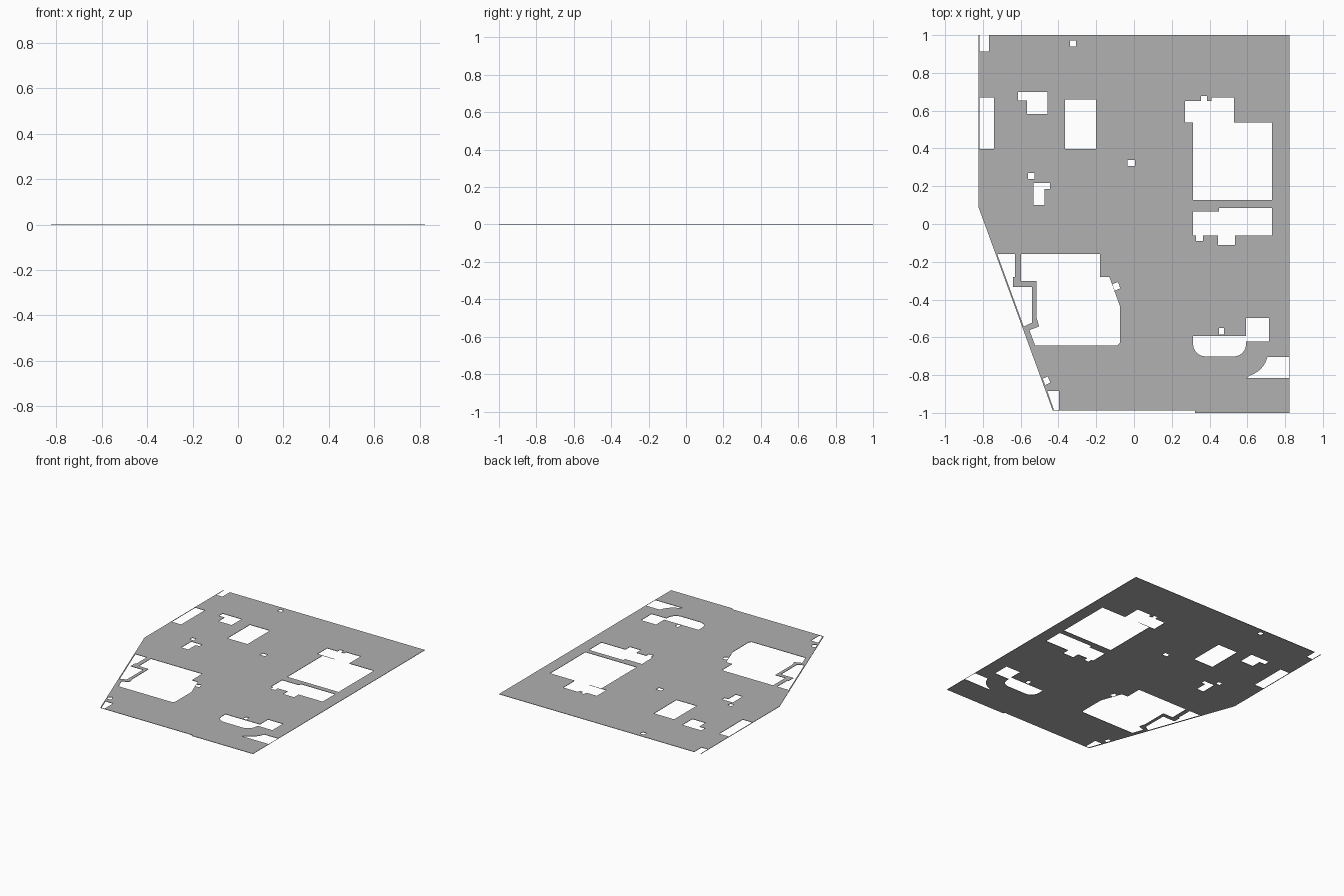
import bpy
from math import sin, cos, radians

THICK = 0.003
curve = bpy.data.curves.new("floor_plate", 'CURVE')
curve.dimensions = '2D'
curve.fill_mode = 'BOTH'
curve.extrude = THICK / 2


def outline(pts, dx=0.003, dy=-0.004):
    s = curve.splines.new('POLY')
    s.points.add(len(pts) - 1)
    for p, (x, y) in zip(s.points, pts):
        p.co = (x + dx, y + dy, 0, 1)
    s.use_cyclic_u = True


def rect(x0, y0, x1, y1):
    outline([(x0, y0), (x1, y0), (x1, y1), (x0, y1)])


def arc(cx, cy, rx, ry, a0, a1, n=8):
    return [(cx + rx * cos(radians(a0 + (a1 - a0) * i / n)),
             cy + ry * sin(radians(a0 + (a1 - a0) * i / n))) for i in range(n + 1)]


# Outer edge, with the slot at the top left
outline([(-0.822, 1), (-0.822, 0.086), (-0.43, -0.988), (0.322, -0.988),
         (0.322, -1), (0.822, -1), (0.822, 1), (-0.767, 1),
         (-0.767, 0.914), (-0.818, 0.914), (-0.818, 1)], 0, 0)

# Curved opening at the right, closed by a very thin rim
outline([(0.8205, -0.815), (0.594, -0.815)]
        + arc(0.57, -0.678, 0.139, 0.13, -70, -13)
        + [(0.708, -0.705), (0.8205, -0.705)], 0, 0)

# Plain rectangular openings
for r in [(-0.821, 0.4, -0.743, 0.675), (-0.367, 0.4, -0.203, 0.662),
          (-0.341, 0.945, -0.309, 0.976), (-0.563, 0.242, -0.531, 0.273),
          (-0.038, 0.31, 0.003, 0.342), (0.446, -0.582, 0.473, -0.546)]:
    rect(*r)

# Small L-shaped openings
outline([(-0.617, 0.702), (-0.462, 0.702), (-0.462, 0.586),
         (-0.57, 0.586), (-0.57, 0.658), (-0.617, 0.658)])
outline([(-0.535, 0.22), (-0.447, 0.22), (-0.447, 0.189),
         (-0.478, 0.189), (-0.478, 0.104), (-0.535, 0.104)])

# Large right opening, with a thin sliver reaching in from the left
outline([(0.268, 0.654), (0.353, 0.654), (0.353, 0.681), (0.383, 0.681),
         (0.383, 0.654), (0.407, 0.654), (0.407, 0.675), (0.527, 0.675),
         (0.527, 0.541), (0.728, 0.541), (0.728, 0.13), (0.31, 0.13),
         (0.31, 0.541), (0.407, 0.541), (0.407, 0.542), (0.268, 0.542)])

# Lower right opening
outline([(0.31, 0.07), (0.447, 0.07), (0.447, 0.09), (0.728, 0.09),
         (0.728, -0.056), (0.532, -0.056), (0.532, -0.108), (0.443, -0.108),
         (0.443, -0.056), (0.363, -0.056), (0.363, -0.087), (0.325, -0.087),
         (0.325, -0.056), (0.31, -0.056)])

# Large left opening
outline([(-0.6, -0.156), (-0.182, -0.156), (-0.182, -0.277), (-0.133, -0.277),
         (-0.076, -0.435), (-0.076, -0.625), (-0.09, -0.638), (-0.527, -0.638),
         (-0.557, -0.558), (-0.505, -0.538), (-0.518, -0.495), (-0.518, -0.299),
         (-0.6, -0.299)])

# Openings along the slanted edge
outline([(-0.727, -0.156), (-0.633, -0.156), (-0.633, -0.277), (-0.643, -0.277),
         (-0.643, -0.33), (-0.542, -0.33), (-0.542, -0.518), (-0.587, -0.539)])
outline([(-0.486, -0.815), (-0.46, -0.803), (-0.446, -0.835), (-0.473, -0.849)])
outline([(-0.462, -0.88), (-0.4, -0.88), (-0.4, -0.98), (-0.427, -0.98)])
outline([(-0.117, -0.314), (-0.087, -0.303), (-0.076, -0.337), (-0.106, -0.349)])

# Round-cornered opening at the lower right
outline([(0.31, -0.588), (0.59, -0.588), (0.59, -0.494), (0.712, -0.494),
         (0.712, -0.617), (0.59, -0.617)]
        + arc(0.525, -0.632, 0.065, 0.065, 0, -90)
        + arc(0.375, -0.632, 0.065, 0.065, -90, -180))

# Darker grey finish
grey = bpy.data.materials.new("dark_grey")
grey.diffuse_color = (0.44, 0.44, 0.44, 1)
curve.materials.append(grey)

plate = bpy.data.objects.new("floor_plate", curve)
bpy.context.collection.objects.link(plate)
plate.location.z = THICK / 2
bpy.context.view_layer.objects.active = plate
plate.select_set(True)
bpy.ops.object.convert(target='MESH')
